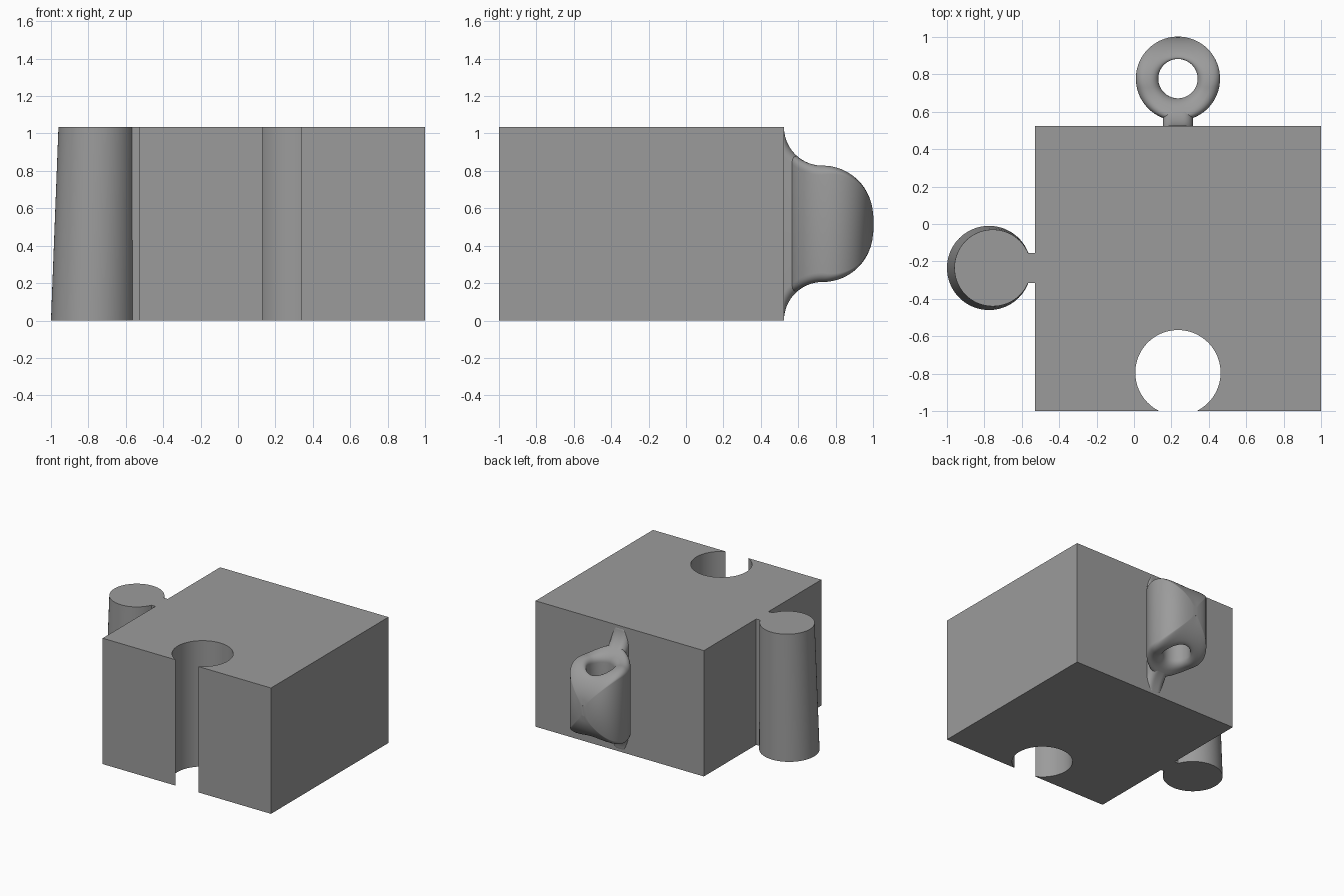
import bpy, bmesh, math

if "Cube" in bpy.data.objects:
    bpy.data.objects.remove(bpy.data.objects["Cube"])

HEIGHT = 1.034
MID = HEIGHT / 2
grey = bpy.data.materials.new("plain grey")
grey.diffuse_color = (0.33, 0.33, 0.33, 1)
grey.use_nodes = True
grey.node_tree.nodes["Principled BSDF"].inputs["Base Color"].default_value = grey.diffuse_color


def finish(name, bm, angle=30):
    bmesh.ops.recalc_face_normals(bm, faces=bm.faces)
    mesh = bpy.data.meshes.new(name)
    bm.to_mesh(mesh)
    bm.free()
    mesh.materials.append(grey)
    ob = bpy.data.objects.new(name, mesh)
    bpy.context.collection.objects.link(ob)
    bpy.ops.object.select_all(action='DESELECT')
    ob.select_set(True)
    bpy.context.view_layer.objects.active = ob
    bpy.ops.object.shade_smooth_by_angle(angle=math.radians(angle))
    return ob


def loft(name, loops, cyclic=False, angle=30):
    """Skin a row of equal closed loops, capped or joined end to end."""
    bm = bmesh.new()
    rows = [[bm.verts.new(p) for p in loop] for loop in loops]
    pairs = list(zip(rows, rows[1:]))
    if cyclic:
        pairs.append((rows[-1], rows[0]))
    else:
        bm.faces.new(rows[0])
        bm.faces.new(rows[-1])
    n = len(rows[0])
    for a, b in pairs:
        for i in range(n):
            j = (i + 1) % n
            bm.faces.new((a[i], a[j], b[j], b[i]))
    return finish(name, bm, angle)


def circle(cx, cy, r, z, n=96):
    return [(cx + r * math.cos(2 * math.pi * i / n),
             cy + r * math.sin(2 * math.pi * i / n), z) for i in range(n)]


# Block with a round socket in the front and a short neck on the left
SX, SY, SR, GAP = 0.235, -0.795, 0.228, 0.105
start = -math.acos(GAP / SR)
sweep = 2 * math.pi + 2 * start - math.pi
end = math.pi - start
outline = [(1, -1), (1, 0.525), (-0.53, 0.525), (-0.53, -0.155), (-0.566, -0.155),
           (-0.566, -0.315), (-0.53, -0.315), (-0.53, -1), (SX - GAP, -1)]
N = 64
for i in range(N + 1):
    a = end + (start - end) * i / N
    outline.append((SX + SR * math.cos(a), SY + SR * math.sin(a)))
outline.append((SX + GAP, -1))
loft("block", [[(x, y, z) for x, y in outline] for z in (0, HEIGHT)])

# Leaning tapered peg on the left
loft("side_peg", [circle(-0.775, -0.235, 0.225, 0), circle(-0.755, -0.235, 0.205, HEIGHT)])

# Shared side profile of the back loop: flares to the block, rounds off at the rear
FILLET, FLARE, NOSE, BEND = 0.05, 0.206, 0.27, 0.73


def edge_drop(offset, half):
    t = max(0, abs(offset) - (half - FILLET))
    return FILLET - math.sqrt(max(0, FILLET ** 2 - t * t))


def half_height(y, drop):
    if y < BEND:
        return MID - math.sqrt(max(0, (FLARE + drop) ** 2 - (BEND - y) ** 2))
    t = min(1, (y - BEND) / NOSE)
    return MID - FLARE - NOSE + NOSE * math.sqrt(1 - t * t) - drop * (1 - t)


# Back ring with a vertical hole and rounded rims
RX, RY, R_MID, R_HALF = 0.235, 0.777, 0.165, 0.06
STEPS = 14
offsets = [-R_HALF * math.cos(math.pi * i / STEPS) for i in range(STEPS + 1)]
loops = []
for k in range(128):
    a = 2 * math.pi * k / 128
    top, bottom = [], []
    for o in offsets:
        r = R_MID + o
        x, y = RX + r * math.cos(a), RY + r * math.sin(a)
        h = half_height(y, edge_drop(o, R_HALF))
        top.append((x, y, MID + h))
        bottom.append((x, y, MID - h))
    loops.append(top + bottom[::-1])
loft("back_ring", loops, cyclic=True, angle=40)

# Flared neck joining the ring to the block
NECK = 0.08
loops = []
for k in range(25):
    y = 0.522 + 0.093 * (k / 24) ** 1.6
    xs = [-NECK * math.cos(math.pi * i / 20) for i in range(21)]
    hs = [half_height(max(y, 0.525), edge_drop(x, NECK)) for x in xs]
    loops.append([(RX + x, y, MID + h) for x, h in zip(xs, hs)]
                 + [(RX + x, y, MID - h) for x, h in zip(xs[::-1], hs[::-1])])
loft("back_neck", loops, angle=40)
